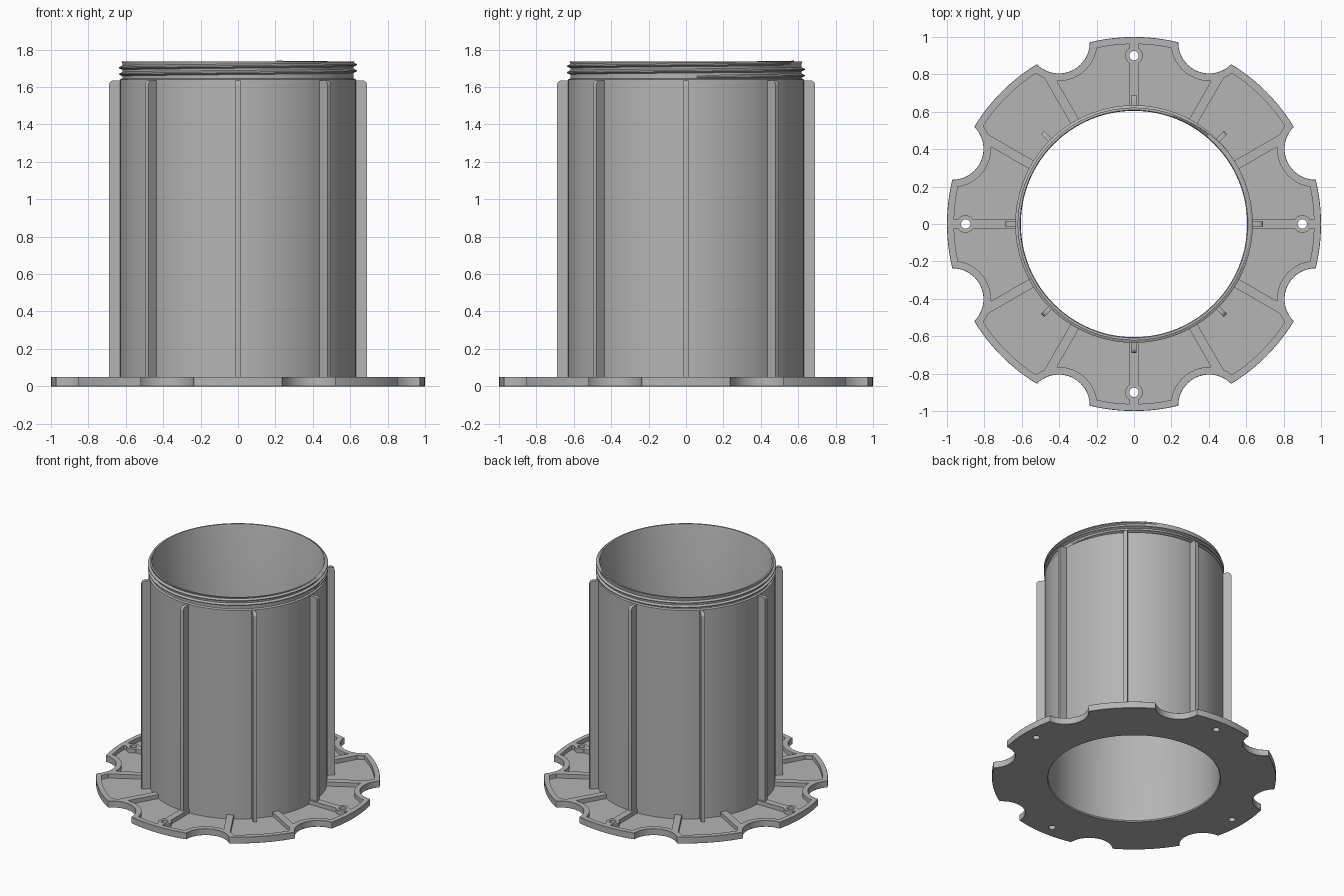
import bpy, bmesh, math
from mathutils import Matrix

if "Cube" in bpy.data.objects:
    bpy.data.objects.remove(bpy.data.objects["Cube"], do_unlink=True)

grey = bpy.data.materials.new("plain grey")
grey.use_nodes = True
COLOUR = (0.46, 0.46, 0.46, 1)
grey.diffuse_color = COLOUR
grey.node_tree.nodes["Principled BSDF"].inputs["Base Color"].default_value = COLOUR

BORE, WALL = 0.605, 0.63
THICK, FLOOR = 0.05, 0.018
BODY_TOP, TOP = 1.64, 1.735


def make(name, bm):
    bmesh.ops.recalc_face_normals(bm, faces=bm.faces)
    mesh = bpy.data.meshes.new(name)
    bm.to_mesh(mesh)
    bm.free()
    mesh.materials.append(grey)
    obj = bpy.data.objects.new(name, mesh)
    bpy.context.collection.objects.link(obj)
    return obj


def polar(radius, degrees, z=0):
    a = math.radians(degrees)
    return (radius * math.cos(a), radius * math.sin(a), z)


def cylinder(name, radius, z0, z1, centre=(0, 0, 0), sides=64):
    bm = bmesh.new()
    place = Matrix.Translation((centre[0], centre[1], (z0 + z1) / 2))
    bmesh.ops.create_cone(bm, cap_ends=True, segments=sides, radius1=radius,
                          radius2=radius, depth=z1 - z0, matrix=place)
    return make(name, bm)


def prism(name, outline, width, degrees):
    """Radial plate: an (r, z) outline given a width and turned about z."""
    bm = bmesh.new()
    turn = Matrix.Rotation(math.radians(degrees), 4, "Z")
    sides = [[bm.verts.new(turn @ Matrix.Translation((r, y, z)).translation)
              for r, z in outline] for y in (-width / 2, width / 2)]
    n = len(outline)
    bm.faces.new(sides[0])
    bm.faces.new(sides[1])
    for i in range(n):
        j = (i + 1) % n
        bm.faces.new((sides[0][i], sides[0][j], sides[1][j], sides[1][i]))
    return make(name, bm)


def bake(obj):
    deps = bpy.context.evaluated_depsgraph_get()
    mesh = bpy.data.meshes.new_from_object(obj.evaluated_get(deps))
    obj.modifiers.clear()
    obj.data = mesh


def cut(obj, cutters):
    for cutter in cutters:
        mod = obj.modifiers.new("cut", "BOOLEAN")
        mod.operation, mod.solver, mod.object = "DIFFERENCE", "EXACT", cutter
    bake(obj)
    for cutter in cutters:
        bpy.data.objects.remove(cutter, do_unlink=True)


def smooth(obj, angle=30):
    bpy.ops.object.select_all(action="DESELECT")
    obj.select_set(True)
    bpy.context.view_layer.objects.active = obj
    bpy.ops.object.shade_smooth_by_angle(angle=math.radians(angle))


def scallops(radius):
    return [cylinder("scallop_cutter", radius, -0.2, 0.3, polar(1.05, 22.5 + 45 * i))
            for i in range(8)]


# Scalloped flange plate with softened edges
flange = cylinder("flange", 1.0, 0, THICK, sides=160)
cut(flange, scallops(0.165) + [cylinder("bore_cutter", 0.615, -0.2, 0.3, sides=96)])
bevel = flange.modifiers.new("edge", "BEVEL")
bevel.width, bevel.segments = 0.007, 1
bevel.limit_method, bevel.angle_limit = "ANGLE", math.radians(60)
bake(flange)

# Shallow pockets, leaving a rim, twelve ribs and four screw bosses
pocket = cylinder("pocket_cutter", 0.962, FLOOR, 0.2, sides=160)
bar = [(0.5, -0.1), (1.1, -0.1), (1.1, 0.3), (0.5, 0.3)]
keep = scallops(0.205) + [cylinder("core_keep", 0.622, -0.1, 0.3, sides=96)]
keep += [prism("rib_keep", bar, 0.05, 30 * i) for i in range(12)]
keep += [cylinder("boss_keep", 0.047, -0.1, 0.3, polar(0.9, 90 * i), 32) for i in range(4)]
cut(pocket, keep)
cut(flange, [pocket])
cut(flange, [cylinder("screw_hole_cutter", 0.025, -0.2, 0.3, polar(0.9, 90 * i), 32)
             for i in range(4)])
smooth(flange)

# Hollow tube with a narrower neck at the top, as a revolved profile
profile = [(BORE + 0.006, 0), (WALL, 0), (WALL, BODY_TOP), (0.618, BODY_TOP + 0.006),
           (0.618, TOP - 0.008), (0.622, TOP), (BORE + 0.004, TOP),
           (BORE, TOP - 0.01), (BORE, 0.008)]
STEPS = 128
bm = bmesh.new()
rings = [[bm.verts.new(polar(r, 360 * i / STEPS, z)) for r, z in profile]
         for i in range(STEPS)]
for i in range(STEPS):
    a, b = rings[i], rings[(i + 1) % STEPS]
    for j in range(len(profile)):
        k = (j + 1) % len(profile)
        bm.faces.new((a[j], a[k], b[k], b[j]))
smooth(make("tube", bm))

# Screw thread: a wedge section swept along a helix
PITCH, TURNS = 0.034, 2.2
bm = bmesh.new()
sections = []
count = int(STEPS * TURNS)
for i in range(count + 1):
    z = BODY_TOP + 0.012 + PITCH * i / STEPS
    grow = min(1, i / 12, (count - i) / 12)
    tip = 0.617 + 0.018 * grow
    section = [(0.612, z - 0.014), (tip, z - 0.003), (tip, z + 0.003), (0.612, z + 0.014)]
    sections.append([bm.verts.new(polar(r, 360 * i / STEPS, h)) for r, h in section])
for a, b in zip(sections, sections[1:]):
    for j in range(4):
        k = (j + 1) % 4
        bm.faces.new((a[j], a[k], b[k], b[j]))
bm.faces.new(sections[0])
bm.faces.new(sections[-1])
smooth(make("screw_thread", bm))

# Eight upright fins with a rounded outer top corner
fin = [(0.615, FLOOR - 0.005), (0.69, FLOOR - 0.005)]
fin += [(0.665 + 0.025 * math.cos(t), 1.61 + 0.025 * math.sin(t))
        for t in (math.pi / 2 * i / 5 for i in range(6))]
fin.append((0.615, 1.635))
for i in range(8):
    smooth(prism(f"fin_{i + 1}", fin, 0.026, 45 * i))
